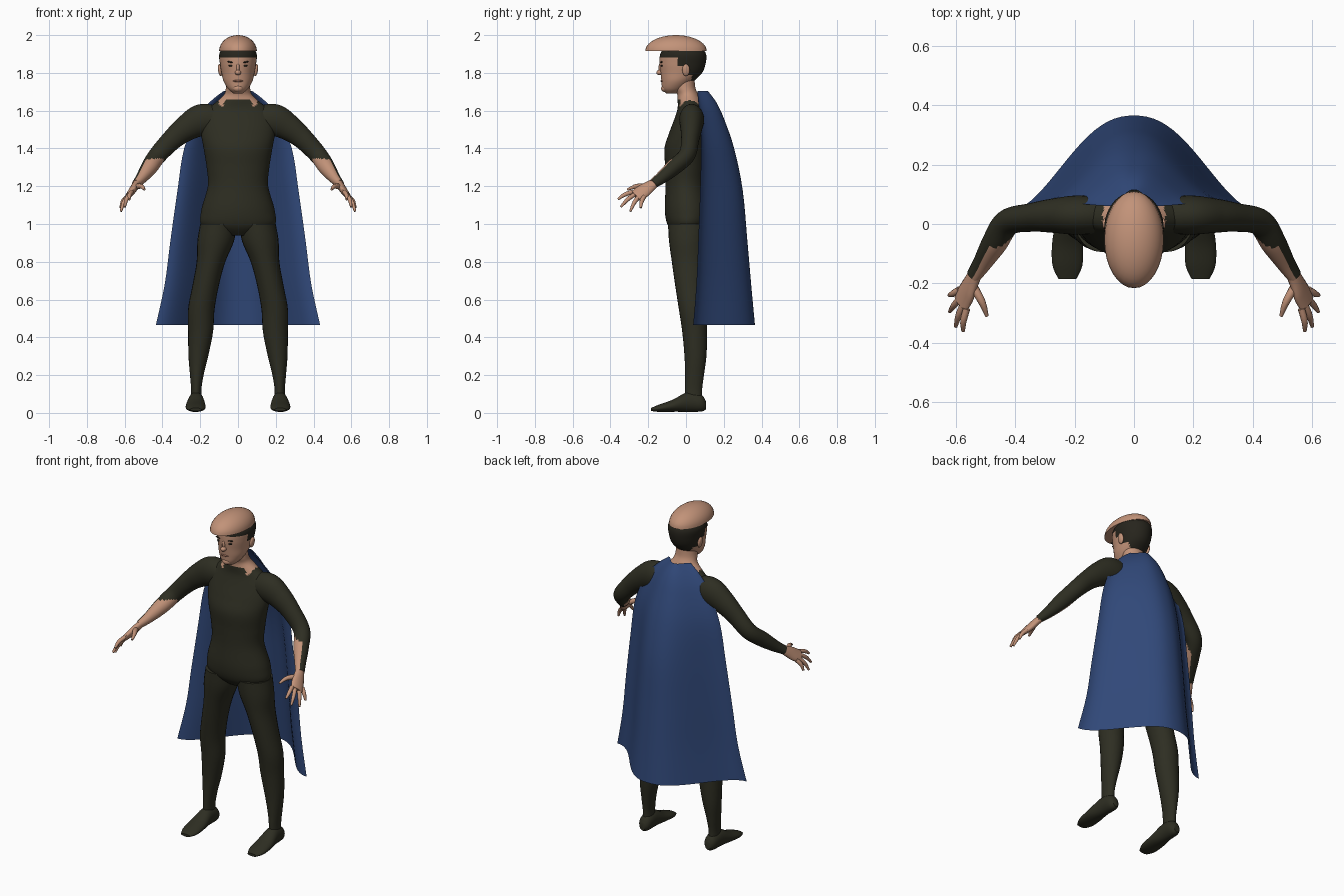
import bpy, bmesh, math
from mathutils import Vector, Matrix

cube = bpy.data.objects.get("Cube")
if cube:
    bpy.data.objects.remove(cube, do_unlink=True)


def material(name, r, g, b):
    m = bpy.data.materials.new(name)
    m.use_nodes = True
    m.diffuse_color = (r, g, b, 1)
    node = m.node_tree.nodes["Principled BSDF"]
    node.inputs["Base Color"].default_value = (r, g, b, 1)
    node.inputs["Roughness"].default_value = 0.8
    return m


SKIN = material("skin", 0.54, 0.29, 0.19)
SUIT = material("dark suit", 0.027, 0.027, 0.016)
HAIR = material("dark hair", 0.02, 0.018, 0.012)
BLUE = material("blue cloth", 0.03, 0.065, 0.19)
LIPS = material("lips", 0.33, 0.15, 0.1)
X, Y, Z = Vector((1, 0, 0)), Vector((0, 1, 0)), Vector((0, 0, 1))


def finish(name, bm, mats, rule=None, mirror=False):
    """Turn a bmesh into a smooth object, coloured by a rule on its faces."""
    bm.normal_update()
    for f in bm.faces:
        f.smooth = True
        if rule:
            f.material_index = int(rule(f.calc_center_median(), f.normal))
    me = bpy.data.meshes.new(name)
    bm.to_mesh(me)
    bm.free()
    for m in mats:
        me.materials.append(m)
    me.set_sharp_from_angle(angle=math.radians(50))
    ob = bpy.data.objects.new(name, me)
    bpy.context.collection.objects.link(ob)
    if mirror:
        ob.modifiers.new("mirror", 'MIRROR').use_clip = False
    return ob


def smooth_rows(rows, steps):
    """Catmull-Rom interpolation through rows of numbers."""
    rows = [Vector(r) for r in rows]
    ext = [rows[0]] + rows + [rows[-1]]
    out = []
    for a, b, c, d in zip(ext, ext[1:], ext[2:], ext[3:]):
        for k in range(steps):
            t = k / steps
            out.append(b + 0.5 * t * (c - a + t * (2 * a - 5 * b + 4 * c - d
                                                   + t * (3 * (b - c) + d - a))))
    return out + [rows[-1]]


def loft(name, rows, mats, axis=None, ref=Y, sides=24, steps=5, rule=None, mirror=False):
    """Elliptical rings (x, y, z, half width, half depth) joined into a tube."""
    rows = smooth_rows(rows, steps)
    pts = [Vector(r[:3]) for r in rows]
    bm = bmesh.new()
    rings = []
    for i, r in enumerate(rows):
        n = axis or (pts[min(i + 1, len(pts) - 1)] - pts[max(i - 1, 0)]).normalized()
        u = ref.cross(n).normalized()
        v = n.cross(u)
        ring = []
        for k in range(sides):
            a = math.tau * k / sides
            ring.append(bm.verts.new(pts[i] + u * r[3] * math.cos(a) + v * r[4] * math.sin(a)))
        rings.append(ring)
    for p, q in zip(rings, rings[1:]):
        for k in range(sides):
            j = (k + 1) % sides
            bm.faces.new((p[k], p[j], q[j], q[k]))
    bm.faces.new(rings[0][::-1])
    bm.faces.new(rings[-1])
    return finish(name, bm, mats, rule, mirror)


def ball(name, centre, radii, mat, mirror=False, tilt=0, cut=None):
    """Ellipsoid, optionally cut flat below a height."""
    bm = bmesh.new()
    mx = Matrix.Translation(centre) @ Matrix.Rotation(tilt, 4, 'Y') @ Matrix.Diagonal((*radii, 1))
    bmesh.ops.create_uvsphere(bm, u_segments=32, v_segments=20, radius=1, matrix=mx)
    if cut is not None:
        geom = bm.verts[:] + bm.edges[:] + bm.faces[:]
        res = bmesh.ops.bisect_plane(bm, geom=geom, plane_co=Z * cut, plane_no=Z, clear_inner=True)
        rim = [e for e in res["geom_cut"] if isinstance(e, bmesh.types.BMEdge)]
        bmesh.ops.contextual_create(bm, geom=rim)
    return finish(name, bm, [mat], mirror=mirror)


# Torso and neck, with a pointed skin neckline
def neckline(c, n):
    spike = max(0, 1 - abs(abs(c.x) - 0.085) / 0.025)
    return c.z > 1.66 - 0.04 * spike


loft("torso", [
    (0, 0.01, 0.94, 0.08, 0.06), (0, 0.01, 0.99, 0.19, 0.105), (0, 0.01, 1.07, 0.195, 0.122),
    (0, 0, 1.2, 0.16, 0.108), (0, 0, 1.3, 0.166, 0.11), (0, 0, 1.4, 0.182, 0.114),
    (0, 0.01, 1.48, 0.195, 0.1), (0, 0.02, 1.56, 0.19, 0.08), (0, 0.025, 1.61, 0.16, 0.07),
    (0, 0.02, 1.65, 0.11, 0.064), (0, 0.01, 1.685, 0.074, 0.056), (0, -0.005, 1.72, 0.064, 0.055),
    (0, -0.01, 1.77, 0.062, 0.055)],
    [SUIT, SKIN], axis=Z, sides=56, steps=7, rule=neckline)

# Legs and feet
loft("legs", [
    (0.105, 0.01, 1.0, 0.095, 0.105), (0.118, 0.01, 0.91, 0.097, 0.1),
    (0.143, 0.015, 0.8, 0.076, 0.09), (0.17, 0.022, 0.68, 0.07, 0.08),
    (0.194, 0.035, 0.55, 0.07, 0.073), (0.198, 0.046, 0.43, 0.066, 0.066),
    (0.21, 0.05, 0.3, 0.052, 0.058), (0.218, 0.045, 0.2, 0.036, 0.05),
    (0.221, 0.04, 0.12, 0.027, 0.045), (0.221, 0.042, 0.05, 0.03, 0.045)],
    [SUIT], axis=Z, mirror=True)
loft("feet", [
    (0.22, 0.105, 0.04, 0.018, 0.022), (0.22, 0.08, 0.052, 0.036, 0.045),
    (0.222, 0.01, 0.058, 0.042, 0.052), (0.224, -0.07, 0.038, 0.052, 0.032),
    (0.224, -0.14, 0.025, 0.05, 0.02), (0.224, -0.185, 0.018, 0.03, 0.008)],
    [SUIT], axis=-Y, ref=Z, mirror=True)


# Arms: sleeves stay long on the outside and leave the inner forearm bare
def bare_forearm(c, n):
    return c.z < 1.345 and c.y < -0.02 and n.dot(Vector((-0.6, -0.8, 0))) > 0.05


loft("arms", [
    (0.1, 0.03, 1.55, 0.07, 0.06), (0.19, 0.03, 1.55, 0.085, 0.066),
    (0.27, 0.028, 1.51, 0.07, 0.058), (0.345, 0.022, 1.45, 0.056, 0.048),
    (0.425, 0.005, 1.365, 0.048, 0.044), (0.47, -0.065, 1.3, 0.044, 0.042),
    (0.51, -0.13, 1.245, 0.031, 0.033), (0.54, -0.175, 1.212, 0.022, 0.027)],
    [SUIT, SKIN], sides=32, steps=8, rule=bare_forearm, mirror=True)

# Hands
loft("palms", [
    (0.53, -0.16, 1.222, 0.02, 0.025), (0.545, -0.19, 1.2, 0.02, 0.032),
    (0.563, -0.23, 1.172, 0.019, 0.041), (0.582, -0.268, 1.148, 0.014, 0.038)],
    [SKIN], sides=16, mirror=True)
spread = Vector((0.012, 0.032, -0.012))
tips = {"index": (0.575, -0.36, 1.13), "middle": (0.6, -0.345, 1.09),
        "ring": (0.62, -0.295, 1.067), "little": (0.622, -0.24, 1.085)}
for i, (finger, tip) in enumerate(tips.items()):
    base = Vector((0.575, -0.253, 1.157)) + spread * (i / 1.5 - 1)
    tip = Vector(tip)
    mid = (base + tip) / 2 + Vector((0.005, -0.004, 0.005))
    loft(finger + "_fingers", [(*base, 0.012, 0.012), (*mid, 0.011, 0.011), (*tip, 0.006, 0.006)],
         [SKIN], sides=10, mirror=True)
loft("thumbs", [(0.548, -0.2, 1.195, 0.016, 0.016), (0.513, -0.26, 1.2, 0.013, 0.013),
                (0.495, -0.31, 1.182, 0.006, 0.006)], [SKIN], sides=10, mirror=True)


# Head with a short haircut
def haircut(c, n):
    return (c.z > 1.885 or (c.y > -0.045 and c.z > 1.84)
            or (c.y > 0.0 and c.z > 1.79) or (c.y > 0.03 and c.z > 1.75))


loft("head", [
    (0, -0.075, 1.692, 0.025, 0.03), (0, -0.065, 1.715, 0.052, 0.06),
    (0, -0.045, 1.755, 0.076, 0.085), (0, -0.025, 1.8, 0.087, 0.11),
    (0, -0.018, 1.85, 0.096, 0.122), (0, -0.015, 1.9, 0.099, 0.121),
    (0, -0.015, 1.94, 0.075, 0.095)],
    [SKIN, HAIR], axis=Z, sides=56, steps=8, rule=haircut)
ball("skull_cap", (0, -0.053, 1.915), (0.1, 0.163, 0.085), SKIN, cut=1.915)

# Face
ball("nose_bridge", (0, -0.134, 1.825), (0.009, 0.012, 0.03), SKIN)
ball("nose_tip", (0, -0.139, 1.802), (0.016, 0.018, 0.014), SKIN)
ball("chin", (0, -0.11, 1.718), (0.028, 0.022, 0.02), SKIN)
ball("mouth", (0, -0.127, 1.757), (0.026, 0.008, 0.006), LIPS)
ball("eyes", (0.037, -0.129, 1.838), (0.014, 0.005, 0.005), HAIR, mirror=True)
ball("eyebrows", (0.038, -0.13, 1.857), (0.021, 0.006, 0.004), HAIR, mirror=True, tilt=-0.12)
ball("ears", (0.095, 0.0, 1.815), (0.011, 0.02, 0.032), SKIN, mirror=True, tilt=0.15)

# Cape: rows of half width, edge y, back y, z, swept as a bell-shaped curve
bm = bmesh.new()
rows = smooth_rows([
    (0.075, 0.06, 0.115, 1.705), (0.15, 0.065, 0.16, 1.645), (0.215, 0.075, 0.2, 1.56),
    (0.285, 0.08, 0.255, 1.4), (0.32, 0.075, 0.3, 1.18), (0.358, 0.065, 0.325, 0.91),
    (0.388, 0.055, 0.345, 0.68), (0.435, 0.038, 0.365, 0.465)], 4)
grid = []
for w, edge, back, z in [tuple(r[:4]) for r in rows]:
    line = []
    for k in range(-20, 21):
        u = k / 20
        bell = 0.5 + 0.5 * math.cos(math.pi * abs(u) ** 1.15)
        line.append(bm.verts.new((w * u, edge + (back - edge) * bell, z)))
    grid.append(line)
for p, q in zip(grid, grid[1:]):
    for k in range(len(p) - 1):
        bm.faces.new((p[k], q[k], q[k + 1], p[k + 1]))
bmesh.ops.reverse_faces(bm, faces=bm.faces[:])
finish("cape", bm, [BLUE])
